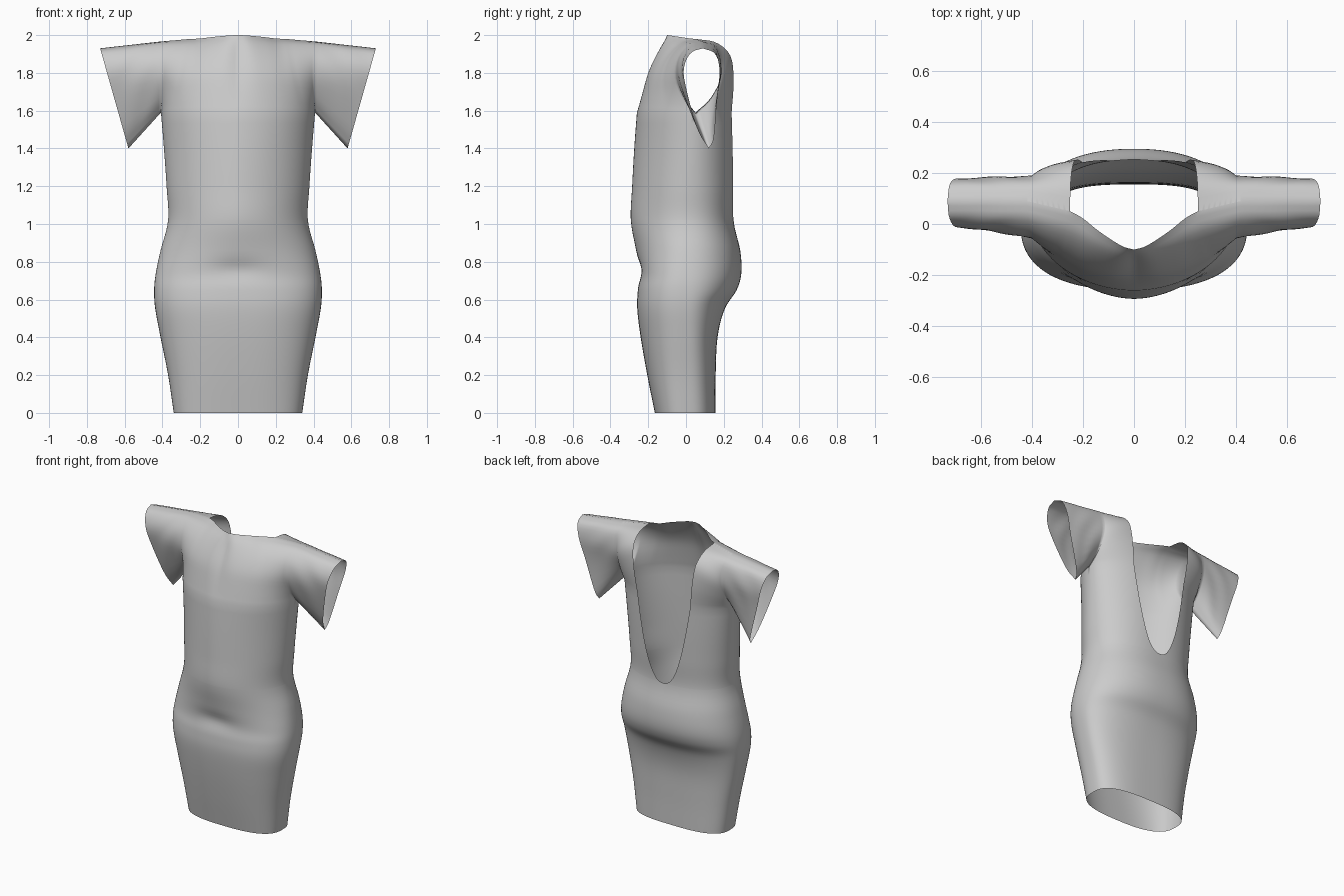
import bpy, bmesh, math
from mathutils import Vector

if "Cube" in bpy.data.objects:
    bpy.data.objects.remove(bpy.data.objects["Cube"])


def spline(pts, s):
    """Catmull-Rom through points, s measured in point indices."""
    i = min(int(s), len(pts) - 2)
    f = s - i
    p1, p2 = Vector(pts[i]), Vector(pts[i + 1])
    p0 = Vector(pts[i - 1]) if i else p1 * 2 - p2
    p3 = Vector(pts[i + 2]) if i + 2 < len(pts) else p2 * 2 - p1
    return 0.5 * (2 * p1 + (p2 - p0) * f + (2 * p0 - 5 * p1 + 4 * p2 - p3) * f * f
                  + (3 * p1 - p0 - 3 * p2 + p3) * f ** 3)


def curve(pts, n):
    return [spline(pts, (len(pts) - 1) * i / n) for i in range(n + 1)]


bm = bmesh.new()


def sheet(rows):
    vs = [[bm.verts.new(p) for p in r] for r in rows]
    for a, b in zip(vs, vs[1:]):
        for j in range(len(a) - 1):
            bm.faces.new((a[j], a[j + 1], b[j + 1], b[j]))


def coons(bottom, top, left, right):
    """Patch filling four edge curves."""
    n, m = len(bottom) - 1, len(left) - 1
    rows = []
    for j in range(m + 1):
        v = j / m
        row = []
        for i in range(n + 1):
            u = i / n
            row.append(bottom[i] * (1 - v) + top[i] * v + left[j] * (1 - u) + right[j] * u
                       - (bottom[0] * (1 - u) * (1 - v) + bottom[n] * u * (1 - v)
                          + top[0] * (1 - u) * v + top[n] * u * v))
        rows.append(row)
    sheet(rows)


# Body profile: height, half width, front y, back y, side seam y, front and back squareness
PROFILE = [(0, .34, -.165, .155, 0, 2.7, 2.9), (.2, .37, -.205, .157, 0, 2.6, 2.7),
           (.4, .41, -.24, .167, 0, 2.5, 2.5), (.55, .438, -.258, .205, 0, 2.5, 2.3),
           (.65, .444, -.255, .268, 0, 2.45, 2.25), (.74, .435, -.245, .293, 0, 2.3, 2.25),
           (.86, .41, -.264, .287, 0, 2.0, 2.25), (1.02, .37, -.292, .252, 0, 1.85, 2.3),
           (1.2, .378, -.285, .26, .01, 1.82, 2.2), (1.4, .392, -.274, .267, .03, 1.85, 2.1),
           (1.59, .408, -.26, .27, .05, 1.95, 2.0)]
N, M, K = 24, 24, 18


def ring(s):
    z, a, yf, yb, c, ef, eb = spline(PROFILE, s)
    tmax = math.pi / 2
    if z > 1.02:   # deep scooped back opening
        w = .25 * ((z - 1.02) / .96) ** .42
        tmax = math.acos((w / a) ** (eb / 2))
    ts = [-math.pi / 2 * (1 - i / N) for i in range(N)] + [tmax * i / M for i in range(M + 1)]
    out = []
    for t in ts:
        e = 2 / (eb if t > 0 else ef)
        y = abs(math.sin(t)) ** e
        p = Vector((a * abs(math.cos(t)) ** e,
                    c + (yb - c) * y if t > 0 else c + (yf - c) * y, z))
        if t < 0:   # soft rounded hollow under the belly
            p.y += .012 * math.exp(-(p.x / .13) ** 2 - ((z - .76) / .05) ** 2)
        out.append(p)
    return out


# Skirt and bodice up to the armpit
rings = [ring(i / 5) for i in range(36)] + [ring(7 + 3 * (i / 20) ** 2) for i in range(1, 21)]
sheet(rings)
chest = rings[-1]
front_chest, back_chest = chest[:N + 1], chest[N:]
armpit = chest[N]

# Armhole and neckline edges
shoulder, collar = Vector((.42, .09, 1.965)), Vector((.25, .05, 1.98))
arm_front = curve([armpit, (.405, -.01, 1.67), (.40, -.055, 1.78), (.405, -.04, 1.88),
                   (.415, .02, 1.95), shoulder], K)
arm_back = curve([armpit, (.405, .125, 1.66), (.40, .18, 1.76), (.40, .188, 1.85),
                  (.41, .16, 1.935), shoulder], K)
centre = curve([front_chest[0], (0, -.20, 1.78), (0, -.135, 1.92), (0, -.10, 2.0)], K)
neck = curve([(0, -.10, 2.0), (.05, -.085, 1.998), (.135, -.03, 1.99), (.2, .022, 1.982), collar], 16)
seam = [collar.lerp(shoulder, i / 8) for i in range(9)]
coons(front_chest, neck + seam[1:], centre, arm_front)

# Back shoulder panel beside the opening
scoop = curve([back_chest[-1], (.222, .252, 1.76), (.238, .235, 1.89), (.248, .16, 1.96), collar], K)
top = [shoulder.lerp(collar, i / M) for i in range(M + 1)]
coons(back_chest, top, arm_back, scoop)


# Flared drooping sleeve
def hem(pts):
    return curve([(.58 + .15 * (z - 1.4) / .53, y, z) for y, z in pts], K)


hem_front = hem([(.12, 1.40), (.062, 1.50), (.005, 1.70), (-.012, 1.82), (.025, 1.905), (.09, 1.93)])
hem_back = hem([(.12, 1.40), (.148, 1.46), (.165, 1.68), (.178, 1.81), (.155, 1.9), (.09, 1.93)])
for arm, edge in ((arm_front, hem_front), (arm_back, hem_back)):
    rows = []
    for j in range(15):
        f = j / 14
        row = [a.lerp(b, f) for a, b in zip(arm, edge)]
        # soft drape folds fading at both ends
        for i, p in enumerate(row):
            p.y += .003 * math.sin(math.pi * f) * math.sin(math.pi * i / K) * math.sin(9 * f + i * .9)
        rows.append(row)
    sheet(rows)

bmesh.ops.remove_doubles(bm, verts=bm.verts, dist=.0008)
bmesh.ops.recalc_face_normals(bm, faces=bm.faces)
if sum(f.normal.y * f.calc_area() for f in bm.faces if f.calc_center_median().y < 0) > 0:
    bmesh.ops.reverse_faces(bm, faces=bm.faces)
me = bpy.data.meshes.new("dress")
bm.to_mesh(me)
bm.free()
dress = bpy.data.objects.new("dress", me)
bpy.context.collection.objects.link(dress)
for p in me.polygons:
    p.use_smooth = True
mirror = dress.modifiers.new("mirror", 'MIRROR')
mirror.use_clip = True
mirror.merge_threshold = .001
